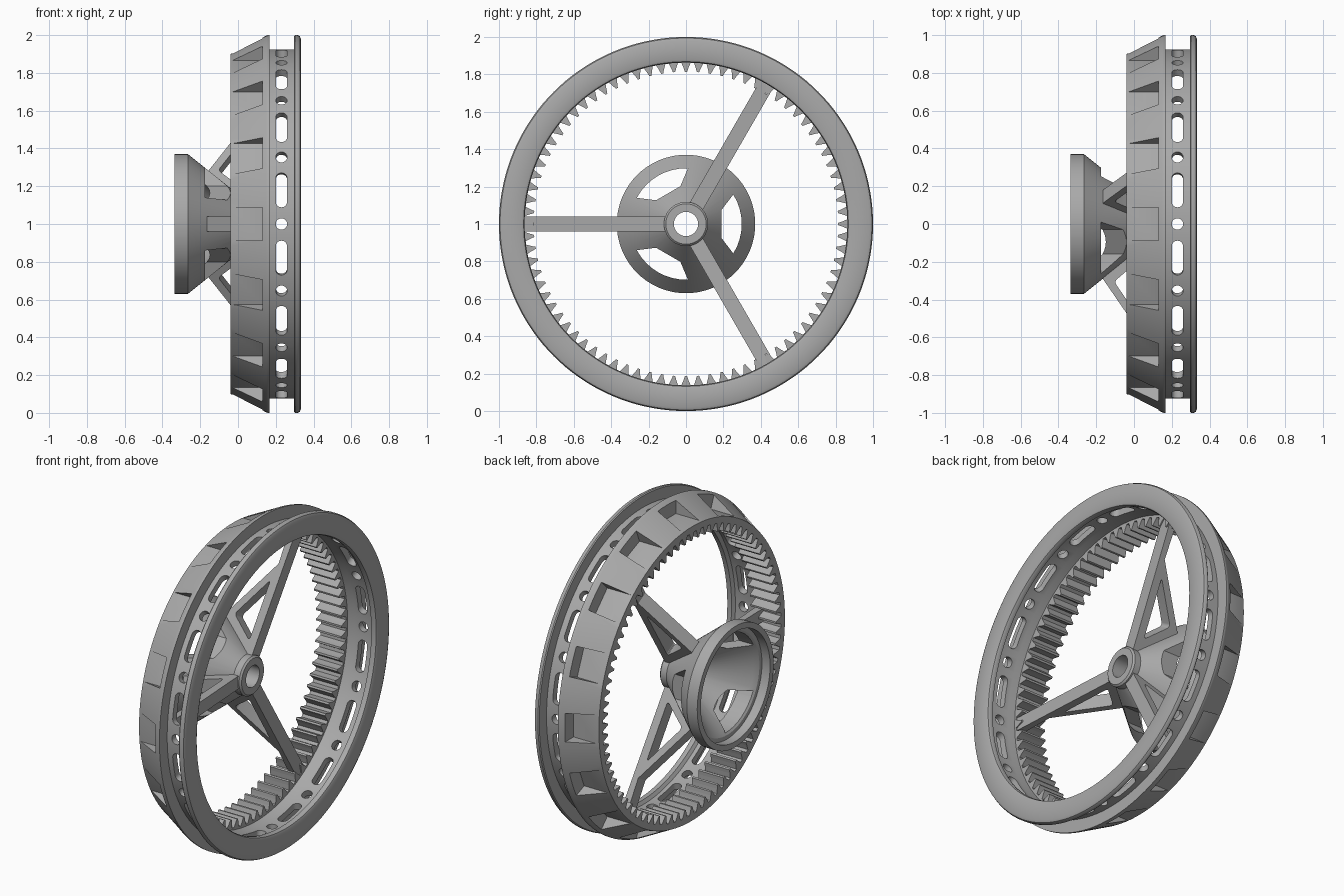
import bpy, bmesh
from math import cos, sin, pi, radians
from mathutils import Matrix, Vector

cube = bpy.data.objects.get("Cube")
if cube:
    bpy.data.objects.remove(cube, do_unlink=True)

grey = bpy.data.materials.new("plain grey")
grey.use_nodes = True
grey.diffuse_color = (0.4, 0.4, 0.4, 1)
grey.node_tree.nodes["Principled BSDF"].inputs["Base Color"].default_value = (0.4, 0.4, 0.4, 1)

AXIS = Vector((0, 0, 1))          # the axle runs along x at this height
EX = Vector((1, 0, 0))
TURN = 2 * pi


def radial(a):
    return Vector((0, cos(a), sin(a)))


def frame(u, v, w, origin):
    """Matrix whose columns are three axes and an origin."""
    m = Matrix((u, v, w)).transposed().to_4x4()
    m.translation = origin
    return m


def side_frame(a):
    """u = along axle, v = outward, w = tangent."""
    return frame(EX, radial(a), EX.cross(radial(a)), AXIS)


def out_frame(a, x, r):
    """u = along axle, v = tangent, w = outward."""
    return frame(EX, EX.cross(radial(a)), radial(a), AXIS + EX * x + radial(a) * r)


def add_object(name, bm):
    bmesh.ops.recalc_face_normals(bm, faces=bm.faces)
    mesh = bpy.data.meshes.new(name)
    bm.to_mesh(mesh)
    bm.free()
    mesh.materials.append(grey)
    ob = bpy.data.objects.new(name, mesh)
    bpy.context.collection.objects.link(ob)
    return ob


def add_prism(bm, points, half, matrix, rounding=0):
    """Extruded outline, optionally with rounded corners."""
    part = bmesh.new()
    part.faces.new([part.verts.new((u, v, -half)) for u, v in points])
    if rounding:
        bmesh.ops.bevel(part, geom=part.verts[:], offset=rounding, segments=5,
                        profile=0.5, affect='VERTICES')
    grown = bmesh.ops.extrude_face_region(part, geom=part.faces[:])["geom"]
    bmesh.ops.translate(part, vec=(0, 0, 2 * half),
                        verts=[g for g in grown if isinstance(g, bmesh.types.BMVert)])
    bmesh.ops.transform(part, matrix=matrix, verts=part.verts[:])
    temp = bpy.data.meshes.new("temp")
    part.to_mesh(temp)
    part.free()
    bm.from_mesh(temp)
    bpy.data.meshes.remove(temp)


def lathe(name, profile, steps):
    """Closed (x, radius) profile spun about the axle."""
    bm = bmesh.new()
    rings = [[bm.verts.new(AXIS + EX * x + radial(TURN * i / steps) * r) for x, r in profile]
             for i in range(steps)]
    n = len(profile)
    for i in range(steps):
        a, b = rings[i], rings[(i + 1) % steps]
        for j in range(n):
            k = (j + 1) % n
            bm.faces.new((a[j], a[k], b[k], b[j]))
    return add_object(name, bm)


def carve(ob, bm):
    cutter = add_object("cutter", bm)
    cutter.hide_render = True
    mod = ob.modifiers.new("carve", 'BOOLEAN')
    mod.object, mod.operation, mod.solver = cutter, 'DIFFERENCE', 'EXACT'
    bpy.context.view_layer.objects.active = ob
    bpy.ops.object.modifier_apply(modifier=mod.name)
    bpy.data.objects.remove(cutter, do_unlink=True)


def smooth(ob):
    bpy.ops.object.select_all(action='DESELECT')
    ob.select_set(True)
    bpy.context.view_layer.objects.active = ob
    bpy.ops.object.shade_smooth_by_angle(angle=radians(30))


def box(u0, u1, v0, v1):
    return [(u0, v0), (u1, v0), (u1, v1), (u0, v1)]


# Rim: sloped shoulder, belt groove and rounded flange
rim = lathe("rim", [
    (-0.04, 0.875), (-0.04, 0.90), (0.15, 0.997), (0.158, 1.0), (0.168, 1.0), (0.168, 0.925),
    (0.297, 0.925), (0.297, 0.995), (0.303, 1.0), (0.315, 1.0), (0.327, 0.994), (0.333, 0.98),
    (0.333, 0.88), (0.328, 0.868), (0.315, 0.863), (0.297, 0.865), (0.285, 0.885),
    (0.17, 0.885), (0.13, 0.875)], 144)

# Sixteen shoulder pockets, with round holes and slots around the groove
cuts = bmesh.new()
for i in range(16):
    a = TURN * i / 16
    add_prism(cuts, box(-0.1, 0.13, 0.902, 1.1), 0.0875, side_frame(a))
    add_prism(cuts, box(-0.03, 0.03, -0.03, 0.03), 0.06, out_frame(a, 0.23, 0.9), 0.029)
    add_prism(cuts, box(-0.03, 0.03, -0.093, 0.093), 0.06,
              out_frame(a + TURN / 32, 0.23, 0.9), 0.029)
carve(rim, cuts)
smooth(rim)

# Internal gear
TEETH = 80
outline = []
for i in range(TEETH):
    for step, r in ((-0.36, 0.862), (-0.2, 0.835), (-0.09, 0.814), (0.09, 0.814),
                    (0.2, 0.835), (0.36, 0.862)):
        outline.append((TURN * (i + step) / TEETH, r))
bm = bmesh.new()
loops = [[bm.verts.new(AXIS + EX * x + radial(a) * (r if inner else 0.876)) for a, r in outline]
         for x, inner in ((-0.04, True), (0.13, True), (0.13, False), (-0.04, False))]
for j in range(4):
    p, q = loops[j], loops[(j + 1) % 4]
    for i in range(len(p)):
        k = (i + 1) % len(p)
        bm.faces.new((p[i], p[k], q[k], q[i]))
add_object("gear_teeth", bm)

# Hub cone: hub tube flaring into an open cup
hub = lathe("hub_cone", [
    (-0.335, 0.335), (-0.335, 0.37), (-0.265, 0.37), (-0.165, 0.29), (0.05, 0.118),
    (0.09, 0.118), (0.10, 0.108), (0.10, 0.065), (0.0, 0.065), (-0.02, 0.085),
    (-0.26, 0.28), (-0.28, 0.31), (-0.28, 0.335)], 72)
cuts = bmesh.new()
for i in range(3):
    mid = TURN * i / 3
    arc = [(0.298 * cos(radians(d)), 0.298 * sin(radians(d))) for d in range(-32, 33, 8)]
    window = [(0.19, 0.075), (0.19, -0.075)] + arc
    add_prism(cuts, window, 0.35, frame(radial(mid), EX.cross(radial(mid)), EX, AXIS))
carve(hub, cuts)
smooth(hub)

# Three braced spokes, each with a triangular opening
for i, name in enumerate(("upper_spoke", "front_spoke", "lower_spoke")):
    place = side_frame(TURN * (i + 0.5) / 3)
    bm = bmesh.new()
    add_prism(bm, [(0.08, 0.1), (0.125, 0.87), (0.08, 0.87), (0.075, 0.64), (-0.165, 0.29),
                   (-0.15, 0.265), (0.04, 0.1)], 0.04, place)
    spoke = add_object(name, bm)
    cuts = bmesh.new()
    add_prism(cuts, [(0.035, 0.185), (0.055, 0.54), (-0.105, 0.305)], 0.1, place, 0.02)
    carve(spoke, cuts)
    smooth(spoke)
